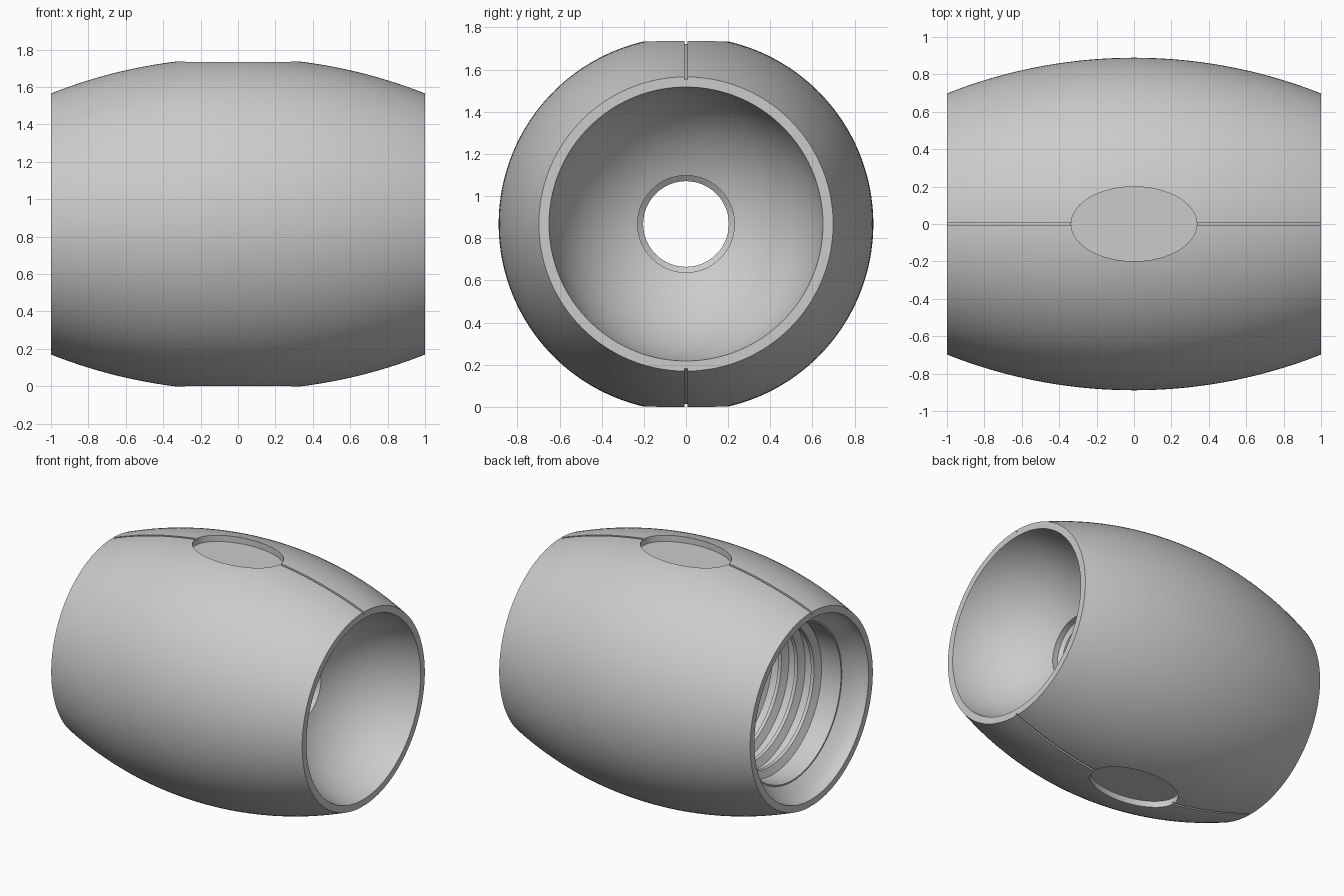
import bpy
import bmesh
from math import sin, cos, pi, sqrt, radians, atan2
from mathutils import Matrix, Vector

default = bpy.data.objects.get("Cube")
if default:
    bpy.data.objects.remove(default, do_unlink=True)

AXIS_Z = 0.8675            # height of the barrel's long axis
BELLY, END = 0.889, 0.698  # outer radius at the middle and the ends
SAG = BELLY - END
ARC = (1 + SAG * SAG) / (2 * SAG)

grey = bpy.data.materials.new("light grey")
grey.use_nodes = True
grey.diffuse_color = (0.6, 0.6, 0.6, 1)
grey.node_tree.nodes["Principled BSDF"].inputs["Base Color"].default_value = (0.6, 0.6, 0.6, 1)


def outer(x):
    return BELLY - ARC + sqrt(ARC * ARC - x * x)


def finish(name, bm):
    bmesh.ops.recalc_face_normals(bm, faces=bm.faces)
    mesh = bpy.data.meshes.new(name)
    bm.to_mesh(mesh)
    bm.free()
    obj = bpy.data.objects.new(name, mesh)
    bpy.context.collection.objects.link(obj)
    mesh.materials.append(grey)
    return obj


def lathe(name, profile, sides=160):
    """Revolve a closed (x, radius) loop around the long axis."""
    bm = bmesh.new()
    rings = []
    for x, r in profile:
        rings.append([bm.verts.new((x, r * sin(2 * pi * k / sides),
                                    AXIS_Z + r * cos(2 * pi * k / sides)))
                      for k in range(sides)])
    for i, ring in enumerate(rings):
        nxt = rings[(i + 1) % len(rings)]
        for k in range(sides):
            j = (k + 1) % sides
            bm.faces.new((ring[k], ring[j], nxt[j], nxt[k]))
    return finish(name, bm)


def prism(name, outline, direction):
    """Extrude a closed outline of points along a direction."""
    bm = bmesh.new()
    face = bm.faces.new([bm.verts.new(p) for p in outline])
    new = bmesh.ops.extrude_face_region(bm, geom=[face])["geom"]
    bmesh.ops.translate(bm, vec=Vector(direction),
                        verts=[v for v in new if isinstance(v, bmesh.types.BMVert)])
    return finish(name, bm)


# Outer barrel curve, from the threaded end to the bowl end
STEPS = 40
profile = [(-1 + 2 * i / STEPS, outer(-1 + 2 * i / STEPS)) for i in range(STEPS + 1)]

# Round bowl, from its mouth down to the centre hole
CENTRE, BOWL = 1.12, 0.661
start, stop = atan2(0.65, CENTRE - 1), atan2(0.23, 0.62)
for i in range(25):
    a = start + (stop - start) * i / 24
    profile.append((CENTRE - BOWL * cos(a), BOWL * sin(a)))

# Centre hole with a small stepped lip
profile += [(0.46, 0.23), (0.44, 0.203), (0.25, 0.203)]

# Threaded socket: floor, ribs and relief
profile += [(0.25, 0.55)]
PITCH = 0.13
for i in range(7):
    x = 0.16 - i * PITCH
    profile += [(x, 0.55), (x - 0.025, 0.5), (x - 0.05, 0.5), (x - 0.075, 0.55)]
profile += [(-0.85, 0.55)]

# Flared mouth of the socket
for i in range(9):
    t = i / 8
    profile.append((-0.85 - 0.15 * t, 0.56 + 0.09 * sin(t * pi / 2)))

barrel = lathe("barrel", profile)

# Cutters: one oval pocket and one lengthwise groove on each side
cutters = []
for side, word in ((1, "top"), (-1, "bottom")):
    floor = AXIS_Z + side * (AXIS_Z - 0.045)
    oval = [(0.336 * cos(2 * pi * k / 96), 0.199 * sin(2 * pi * k / 96), floor)
            for k in range(96)]
    cutters.append(prism(word + "_pocket_cutter", oval, (0, 0, side * 0.3)))
    xs = [-1.05 + 2.1 * i / 42 for i in range(43)]
    groove = [(x, -0.008, AXIS_Z + side * (outer(x) - 0.013)) for x in xs]
    groove += [(x, -0.008, AXIS_Z + side * (outer(x) + 0.05)) for x in reversed(xs)]
    cutters.append(prism(word + "_groove_cutter", groove, (0, 0.016, 0)))

bpy.ops.object.select_all(action="DESELECT")
bpy.context.view_layer.objects.active = barrel
barrel.select_set(True)
for cutter in cutters:
    cutter.hide_render = True
    mod = barrel.modifiers.new(cutter.name, "BOOLEAN")
    mod.operation = "DIFFERENCE"
    mod.solver = "EXACT"
    mod.object = cutter
    bpy.ops.object.modifier_apply(modifier=mod.name)
    bpy.data.objects.remove(cutter, do_unlink=True)

bpy.ops.object.shade_smooth_by_angle(angle=radians(25))
